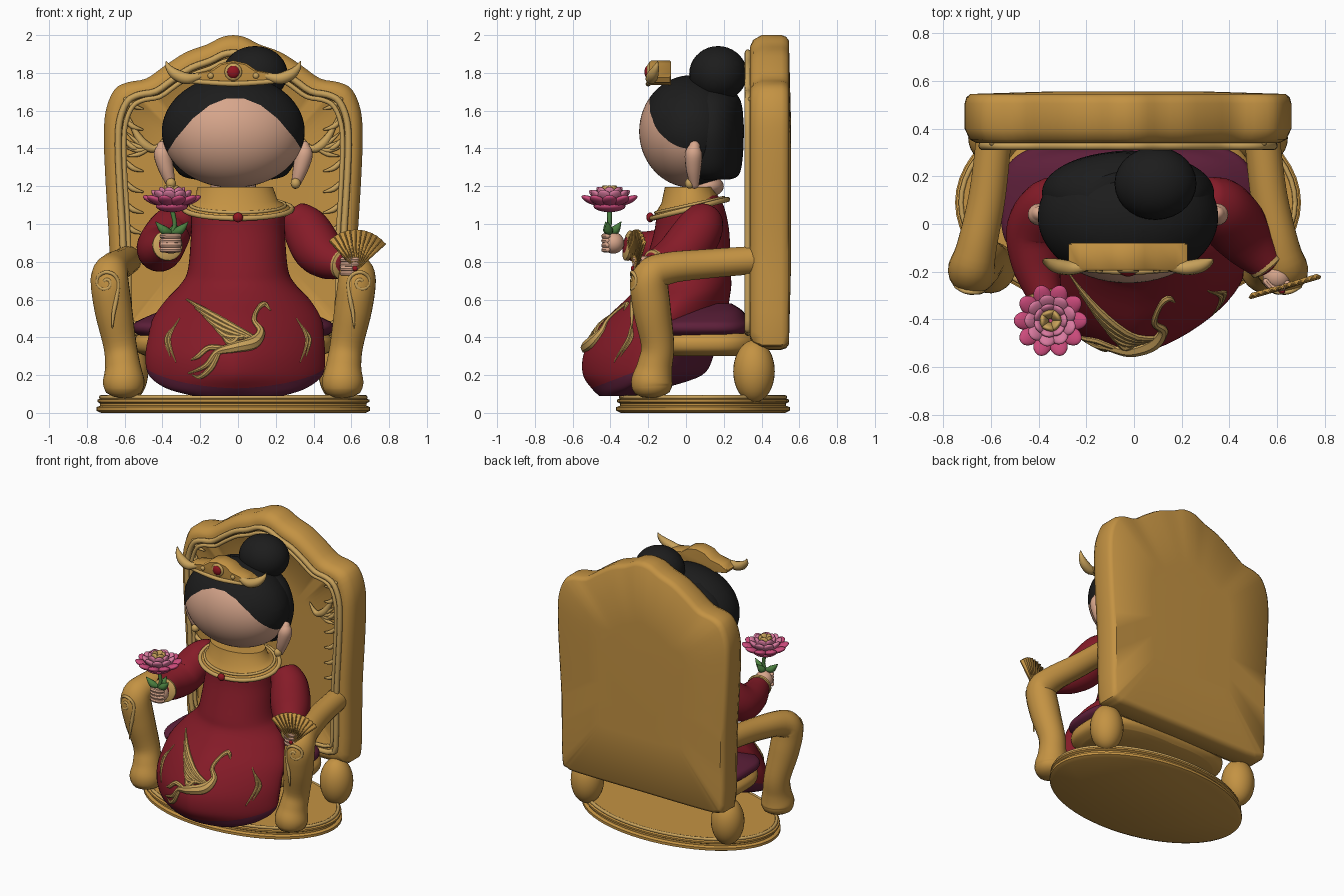
import bpy, bmesh
from math import sin, cos, pi, radians, sqrt
from mathutils import Vector, Matrix, Euler
from mathutils.bvhtree import BVHTree

if "Cube" in bpy.data.objects:
    bpy.data.objects.remove(bpy.data.objects["Cube"])

CX = -0.025  # middle of the chair and the head
SIDES = (("left", 1), ("right", -1))


def material(name, *rgb):
    m = bpy.data.materials.new(name)
    m.use_nodes = True
    m.diffuse_color = (*rgb, 1)
    m.node_tree.nodes["Principled BSDF"].inputs["Base Color"].default_value = (*rgb, 1)
    return m


gold = material("gold", .55, .29, .056)
trim = material("pale gold", .58, .36, .105)
red = material("red silk", .235, .011, .021)
purple = material("purple silk", .11, .014, .042)
black = material("black hair", .012, .012, .012)
skin_tone = material("skin", .68, .38, .26)
pink = material("deep pink", .60, .07, .20)
rose = material("light pink", .68, .19, .34)
green = material("leaf green", .07, .21, .05)
ruby = material("ruby", .28, .008, .015)


def finish(name, bm, *mats, angle=40):
    bmesh.ops.recalc_face_normals(bm, faces=bm.faces)
    me = bpy.data.meshes.new(name)
    bm.to_mesh(me)
    bm.free()
    for m in mats:
        me.materials.append(m)
    me.shade_smooth()
    me.set_sharp_from_angle(angle=radians(angle))
    ob = bpy.data.objects.new(name, me)
    bpy.context.scene.collection.objects.link(ob)
    return ob


def spline(pts, steps=5):
    """Smooth run of tuples through the given tuples."""
    out = []
    for i in range(len(pts) - 1):
        quad = (pts[max(i - 1, 0)], pts[i], pts[i + 1], pts[min(i + 2, len(pts) - 1)])
        for k in range(steps):
            t = k / steps
            out.append(tuple(b + .5 * t * (c - a + t * (2*a - 5*b + 4*c - d + t * (3*(b - c) + d - a)))
                             for a, b, c, d in zip(*quad)))
    return out + [tuple(pts[-1])]


def skin_mesh(rings):
    """Closed mesh stretched over equal rings."""
    bm = bmesh.new()
    rows = [[bm.verts.new(p) for p in ring] for ring in rings]
    n = len(rows[0])
    for a, b in zip(rows, rows[1:]):
        for j in range(n):
            k = (j + 1) % n
            bm.faces.new((a[j], a[k], b[k], b[j]))
    bm.faces.new(rows[0])
    bm.faces.new(rows[-1])
    bmesh.ops.recalc_face_normals(bm, faces=bm.faces)
    return bm


def oval(z, cx, cy, rx, ry, power=2, dip=0, n=56):
    def bent(v):
        return abs(v) ** (2 / power) * (1 if v > 0 else -1)
    turns = [2 * pi * i / n for i in range(n)]
    return [Vector((cx + rx * bent(cos(a)), cy + ry * bent(sin(a)), z + dip * sin(a))) for a in turns]


def loft(name, rows, m, power=2, smooth=True):
    rows = spline(rows) if smooth else rows
    return finish(name, skin_mesh([oval(*r, power=power) for r in rows]), m)


def tube(name, pts, m, n=10, smooth=True, cap=1):
    """Round tube through (x, y, z, radius) points with domed ends."""
    pts = spline(pts) if smooth else pts
    P = [Vector(p[:3]) for p in pts]
    R = [max(p[3], .002) for p in pts]
    last = len(P) - 1
    T = [(P[min(i + 1, last)] - P[max(i - 1, 0)]).normalized() for i in range(last + 1)]
    dome = (.5, 1, 1.4)
    stations = [(P[0] - T[0] * R[0] * cap * sin(a), T[0], R[0] * cos(a)) for a in reversed(dome)]
    stations += list(zip(P, T, R))
    stations += [(P[-1] + T[-1] * R[-1] * cap * sin(a), T[-1], R[-1] * cos(a)) for a in dome]
    side, rings = T[0].orthogonal(), []
    for p, t, r in stations:
        side = (side - t * side.dot(t)).normalized()
        up = t.cross(side)
        rings.append([p + (side * cos(2*pi*j/n) + up * sin(2*pi*j/n)) * r for j in range(n)])
    return finish(name, skin_mesh(rings), m)


def hoop(name, loop, r, m):
    tube(name, [(*p, r) for p in loop + loop[:1]], m, smooth=False)


def ball(name, loc, size, m, rot=(0, 0, 0)):
    bm = bmesh.new()
    place = Matrix.LocRotScale(Vector(loc), Euler(rot), Vector(size))
    bmesh.ops.create_uvsphere(bm, u_segments=28, v_segments=18, radius=1, matrix=place)
    return finish(name, bm, m, angle=80)


def mirrored(half):
    """Closed outline from a half outline that starts and ends on the middle."""
    return half + [(-x, z) for x, z in half[-2:0:-1]]


def plate(name, outline, mid, layers, m):
    """Outline stacked along y; layers are (y, scale)."""
    rings = [[Vector((CX + x * s, y, mid + (z - mid) * s)) for x, z in outline] for y, s in layers]
    return finish(name, skin_mesh(rings), m)


# Round stepped base, seat and domed cushion
steps = ((0, .70), (.012, .725), (.03, .725), (.038, .705), (.05, .705), (.058, .72), (.07, .72), (.078, .70), (.09, .69))
loft("base", [(z, CX, .09, r, r - .265) for z, r in steps], gold, smooth=False)
hoop("base_rim", oval(.083, CX, .09, .70, .435), .011, trim)
loft("seat", [(.30, CX, .1, .46, .27), (.33, CX, .1, .52, .3), (.38, CX, .1, .53, .31), (.42, CX, .1, .5, .29)], gold, power=3)
loft("cushion", [(.41, CX, .08, .5, .25), (.435, CX, .08, .53, .27), (.465, CX, .08, .53, .27), (.49, CX, .09, .5, .24),
                 (.54, CX, .14, .38, .16), (.58, CX, .16, .22, .08)], purple, power=3.5)

# Tall chair back with a recessed panel and cord moulding
half = [(0, .335), (.5, .335), (.61, .35), (.648, .41), (.655, .85), (.675, 1.2), (.685, 1.45), (.675, 1.6), (.63, 1.71),
        (.56, 1.75), (.46, 1.77), (.36, 1.84), (.25, 1.91), (.14, 1.95), (.06, 1.99), (0, 2)]
outline = mirrored(spline(half, 3))
plate("chair_back", outline, 1.15, [(.365, .5), (.36, .84), (.34, .87), (.34, .93), (.355, .97), (.4, 1), (.505, 1),
                                    (.53, .99), (.545, .965), (.555, .5)], gold)
for name, s, r in (("outer_cord", .89, .018), ("inner_cord", .845, .013)):
    hoop(name, [Vector((CX + x * s, .328, 1.15 + (z - 1.15) * s)) for x, z in outline], r, trim)
for name, s in SIDES:
    for i in range(7):
        z = .95 + .11 * i
        tube(f"{name}_rib_{i}", [(CX + s * .57, .34, z + .05, .012), (CX + s * .53, .335, z + .015, .014),
                                 (CX + s * .48, .34, z, .005)], trim)
    tube(f"{name}_panel_bird", [(CX + s * x, .34, z, r) for x, z, r in
         ((.36, 1.46, .006), (.41, 1.4, .018), (.47, 1.42, .026), (.52, 1.49, .016), (.55, 1.56, .006))], trim)
    for i in range(4):
        tube(f"{name}_panel_feather_{i}", [(CX + s * .43, .34, 1.41, .01), (CX + s * .5, .335, 1.37 + .02 * i, .013),
                                           (CX + s * .56, .34, 1.36 + .04 * i, .004)], trim)

# Arm rests flowing into front legs, scrolls on the knuckles and egg shaped back legs
for name, s in SIDES:
    path = ((.56, .38, .81, .075), (.59, .12, .79, .078), (.635, -.1, .765, .085), (.655, -.19, .71, .1),
            (.635, -.18, .55, .1), (.6, -.15, .36, .088), (.585, -.165, .25, .094), (.58, -.18, .17, .11),
            (.58, -.18, .13, .105))
    tube(f"{name}_arm_rest", [(CX + s * x, y, z, r) for x, y, z, r in path], gold, n=20, cap=.5)
    curl = [(.675 + (.01 + .0055 * i) * cos(pi - 8.5 + .85 * i), .69 + (.01 + .0055 * i) * sin(pi - 8.5 + .85 * i), .01)
            for i in range(11)]
    curl += [(.62, .6, .012), (.635, .52, .01), (.64, .45, .004)]
    tube(f"{name}_scroll", [(CX + s * x, -.185 - sqrt(max(0, .0105 - (x - .65) ** 2)), z, r) for x, z, r in curl], trim)
    ball(f"{name}_back_leg", (CX + s * .56, .36, .22), (.11, .11, .165), gold)

# Dress drawn forward at the knees, with a purple underside below a slanted hem
rows = [(.09, 0, -.37, .24, .09, 1.7), (.13, -.01, -.31, .37, .19, 1.5), (.2, -.012, -.23, .46, .315, 1.45),
        (.3, -.015, -.2, .475, .345, 1.45), (.4, -.01, -.165, .465, .335, 1.45), (.5, -.005, -.105, .445, .32, 1.5),
        (.6, 0, -.045, .38, .275, 1.65), (.68, 0, -.005, .305, .245, 1.9), (.76, 0, .005, .265, .23, 2),
        (.95, 0, .03, .248, .2, 2), (1.08, 0, .03, .24, .175, 2), (1.15, 0, .05, .17, .12, 2)]
bm = skin_mesh([oval(*r) for r in spline(rows)])
hem, down = Vector((0, -.5, .13)), Vector((0, .23, -.6))
bmesh.ops.bisect_plane(bm, geom=bm.verts[:] + bm.edges[:] + bm.faces[:], plane_co=hem, plane_no=down)
for f in bm.faces:
    f.material_index = int((f.calc_center_median() - hem).dot(down) > 0)
cloth = BVHTree.FromBMesh(bm)
finish("dress", bm, red, purple)


def relief(name, pts):
    """Raised gold line of (x, z, radius) points laid on the front of the dress."""
    path = []
    for x, z, r in spline(pts):
        hit = cloth.ray_cast(Vector((x, -2, z)), Vector((0, 1, 0)))[0]
        if hit:
            path.append((x, hit.y, z, r))
    tube(name, path, trim, smooth=False, n=8)


# Embroidered bird and side sprigs
relief("bird_body", [(.17, .545, .004), (.14, .575, .016), (.105, .55, .012), (.085, .49, .014), (.12, .43, .022),
                     (.08, .37, .036), (-.02, .345, .03), (-.11, .32, .018), (-.17, .25, .014), (-.26, .21, .005)])
for i in range(5):
    x, z = -.27 + .045 * i, .60 - .045 * i
    relief(f"wing_feather_{i}", [(.08 - .02 * i, .40, .014), (x * .45, z - .09 + .01 * i, .019), (x, z, .005)])
relief("tail_plume_upper", [(-.06, .34, .012), (-.15, .345, .016), (-.21, .30, .014), (-.25, .28, .003)])
relief("tail_plume_lower", [(-.1, .32, .012), (-.14, .24, .016), (-.2, .19, .012), (-.24, .2, .003)])
for name, s in SIDES:
    for i in range(2):
        relief(f"{name}_sprig_{i}", [(s * (.31 + .03 * i), .5 - .04 * i, .003), (s * (.365 + .015 * i), .39, .011),
                                     (s * (.33 + .03 * i), .27 + .03 * i, .003)])

# Collar and neck
collar = [(1.08, 0, .02, .285, .2, 2, .05), (1.1, 0, .02, .25, .18, 2, .04),
          (1.125, -.01, .02, .22, .15, 2, .015), (1.195, -.015, .02, .2, .132)]
finish("collar", skin_mesh([oval(*r) for r in collar]), gold, angle=60)
hoop("collar_edge", oval(*collar[0]), .014, trim)
hoop("collar_cord", oval(*collar[1]), .009, trim)
ball("collar_gem", (0, -.19, 1.035), (.026, .02, .026), ruby)
ball("neck", (CX, .11, 1.2), (.12, .09, .06), skin_tone)

# Head: a curved hairline cut as tangents of an arch, with a plain face in front
bm = bmesh.new()
bmesh.ops.create_uvsphere(bm, u_segments=56, v_segments=36, radius=1,
                          matrix=Matrix.LocRotScale(Vector((CX, .03, 1.49)), None, Vector((.378, .278, .298))))
cuts = [(Vector((0, .01, 1.3)), Vector((0, 1, 0)))]
for i in range(-4, 5):
    x = .09 * i
    cuts.append((Vector((x - .015, 0, 1.665 - 2.2 * x * x)), Vector((4.4 * x, 0, 1)).normalized()))
for co, no in cuts:
    bmesh.ops.bisect_plane(bm, geom=bm.verts[:] + bm.edges[:] + bm.faces[:], plane_co=co, plane_no=no)
for f in bm.faces:
    mid = f.calc_center_median()
    f.material_index = int(all((mid - co).dot(no) < 0 for co, no in cuts))
finish("head", bm, black, skin_tone, angle=80)
loft("back_hair", [(1.235, CX, .13, .2, .1), (1.26, CX, .13, .28, .15), (1.35, CX, .13, .335, .17),
                   (1.5, CX, .13, .36, .175), (1.65, CX, .13, .3, .16), (1.74, CX, .12, .17, .1)], black)
ball("hair_bun", (.09, .17, 1.795), (.172, .153, .147), black)
for name, s in SIDES:
    tube(f"{name}_ear", [(CX + s * x, y, z, r) for x, y, z, r in
         ((.33, .045, 1.21, .024), (.355, .04, 1.29, .04), (.375, .04, 1.37, .046), (.375, .045, 1.41, .03))], skin_tone, n=16)
    ball(f"{name}_earring", (CX + s * .33, .02, 1.215), (.026, .026, .028), trim)

# Crown with upturned horns
peak = mirrored([(0, 1.735), (.15, 1.735), (.235, 1.75), (.25, 1.775), (.2, 1.8), (.12, 1.815), (.07, 1.85), (0, 1.865)])
plate("crown", peak, 1.78, [(-.195, .9), (-.185, 1), (-.085, 1), (-.08, .95)], gold)
tube("crown_band", [(CX - .26, -.18, 1.76, .013), (CX, -.2, 1.742, .014), (CX + .26, -.18, 1.76, .013)], trim)
ball("crown_gem_setting", (CX, -.195, 1.805), (.046, .015, .046), trim)
ball("crown_gem", (CX, -.2, 1.805), (.034, .02, .034), ruby)
for name, s in SIDES:
    tube(f"{name}_crown_horn", [(CX + s * x, y, z, r) for x, y, z, r in
         ((.17, -.18, 1.785, .016), (.24, -.185, 1.77, .03), (.3, -.175, 1.79, .03), (.34, -.16, 1.825, .018),
          (.355, -.15, 1.86, .003))], trim)
    ball(f"{name}_crown_bead", (CX + s * .12, -.195, 1.785), (.016, .012, .016), trim)

# Sleeves, cuffs and hands
arms = {"left": [(.3, .1, 1.03, .1), (.36, .07, .97, .125), (.42, 0, .87, .132), (.48, -.08, .815, .11),
                 (.555, -.165, .785, .077)],
        "right": [(-.28, .1, 1.04, .085), (-.35, .08, .98, .115), (-.41, -.02, .88, .125), (-.41, -.16, .865, .105),
                  (-.375, -.3, .885, .072)]}
palms = {"left": Vector((.6, -.22, .775)), "right": Vector((-.355, -.385, .9))}
for name, s in SIDES:
    tube(f"{name}_sleeve", arms[name], red, n=24, cap=.4)
    wrist, palm = Vector(arms[name][-1][:3]), palms[name]
    way = (palm - wrist).normalized()
    tube(f"{name}_cuff", [(*(wrist - way * .005), .081), (*(wrist + way * .012), .081)], trim, n=20, cap=.15)
    ball(f"{name}_hand", palm, (.06, .058, .057), skin_tone)
    for i in range(4):
        z = palm.z + .036 - .024 * i
        tube(f"{name}_finger_{i}", [(palm.x + dx, palm.y + dy, z, .0145) for dx, dy in
             ((-.046, -.022), (-.02, -.047), (.02, -.047), (.042, -.03))], skin_tone, n=8)
ball("ring_gem", (.62, -.282, .765), (.014, .01, .014), ruby)

# Pleated fan
pivot, along = Vector((.625, -.265, .755)), Vector((.96, .28, 0))
across = along.cross(Vector((0, 0, 1)))


def fan_point(angle, radius, lift=0):
    return pivot + along * cos(angle) * radius + Vector((0, 0, sin(angle) * radius)) + across * lift


bm = bmesh.new()
folds = 22
spread = [radians(41 + 92 * i / folds) for i in range(folds + 1)]
rows = [[bm.verts.new(fan_point(a, r, (-1) ** i * r * .03)) for r in (.02, .215)] for i, a in enumerate(spread)]
for a, b in zip(rows, rows[1:]):
    bm.faces.new((a[0], a[1], b[1], b[0]))
fan = finish("fan", bm, gold, angle=10)
fan.modifiers.new("thickness", "SOLIDIFY").thickness = .008
for i, a in enumerate(spread[::2]):
    tube(f"fan_rib_{i}", [(*fan_point(a, r, .006), .004) for r in (.02, .21)], gold, n=6)

# Lotus flower with stem and leaves
FX, FY = -.35, -.405
tube("flower_stem", [(FX, FY + .01, .9, .011), (FX, FY, .95, .012), (FX + .015, FY, 1, .012), (FX, FY, 1.08, .013)], green)
for i, (dx, dy) in enumerate(((-.085, -.02), (.085, -.01), (.02, .06))):
    tube(f"leaf_{i}", [(FX, FY, .955, .01), (FX + dx * .5, FY + dy * .5, .968, .024), (FX + dx, FY + dy, 1.01, .003)], green)
ball("flower_cup", (FX, FY, 1.095), (.085, .085, .032), pink)
layers = (("outer", 10, .104, 1.125, 24, .054, pink), ("middle", 9, .068, 1.14, 45, .055, rose),
          ("inner", 7, .045, 1.15, 66, .05, rose), ("heart", 5, .026, 1.155, 80, .05, trim))
for k, (name, count, r, z, tilt, size, m) in enumerate(layers):
    for i in range(count):
        a = 2 * pi * (i + k / 2) / count
        ball(f"{name}_petal_{i}", (FX + r * cos(a), FY + r * sin(a), z), (size, size * .72, size * .34), m,
             (0, -radians(tilt), a))
